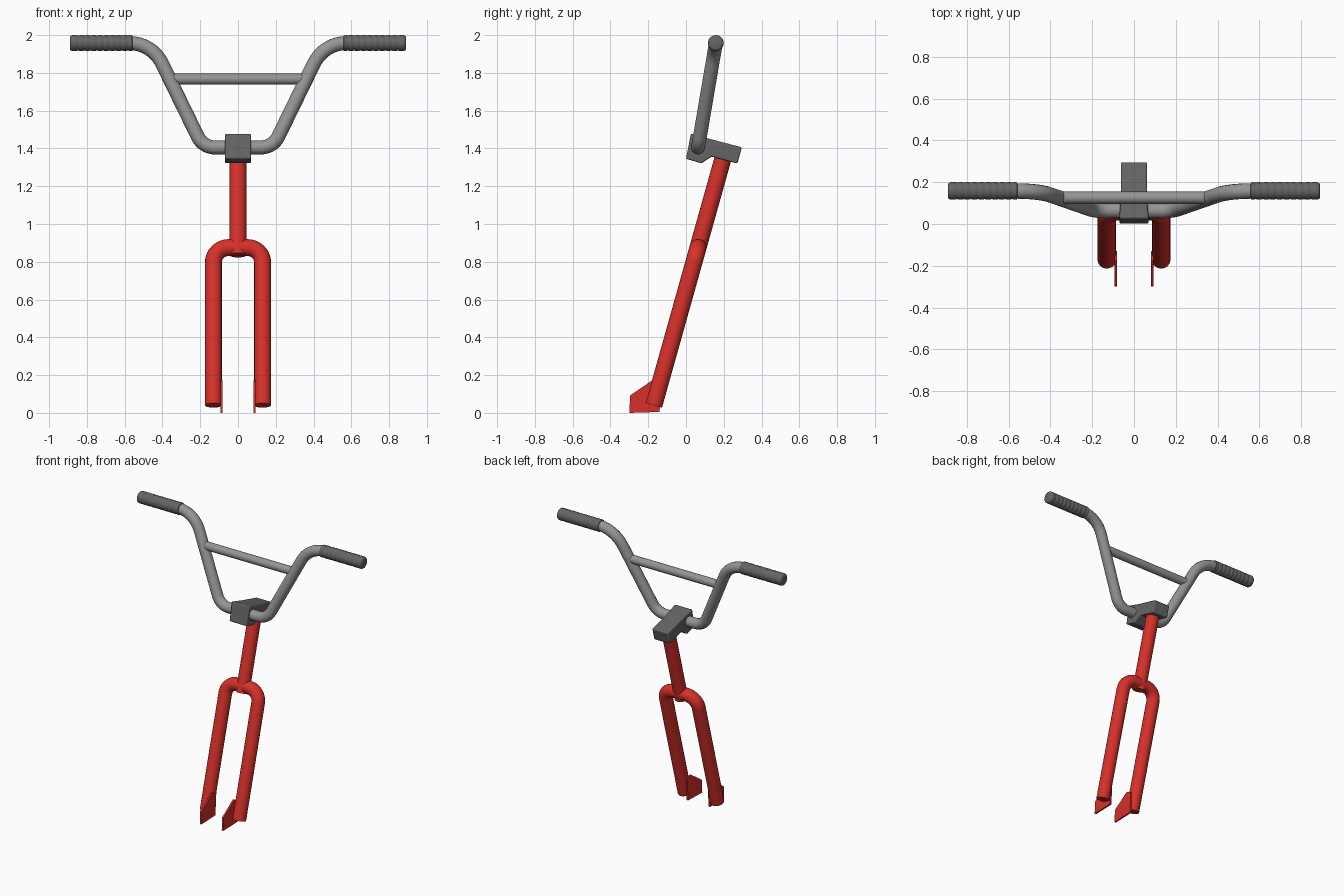
import bpy, bmesh, math
from mathutils import Vector

if "Cube" in bpy.data.objects:
    bpy.data.objects.remove(bpy.data.objects["Cube"])


def material(name, rgb):
    m = bpy.data.materials.new(name)
    m.diffuse_color = (*rgb, 1)
    m.use_nodes = True
    m.node_tree.nodes["Principled BSDF"].inputs["Base Color"].default_value = m.diffuse_color
    return m


RED = material("red_paint", (0.68, 0.03, 0.023))
DARK = material("dark_grey", (0.13, 0.13, 0.13))
STEEL = material("steel_grey", (0.3, 0.3, 0.3))


def finish(ob, mat, angle=40):
    ob.data.materials.clear()
    ob.data.materials.append(mat)
    bpy.ops.object.select_all(action='DESELECT')
    ob.select_set(True)
    bpy.context.view_layer.objects.active = ob
    if ob.type == 'CURVE':
        bpy.ops.object.convert(target='MESH')
        ob = bpy.context.object
    bpy.ops.object.shade_smooth_by_angle(angle=math.radians(angle))
    return ob


def fillet(pts, cuts, steps=8):
    """Round the inner corners of a path; cuts = tangent length per corner."""
    pts = [Vector(p) for p in pts]
    out = [pts[0]]
    for a, b, c, t in zip(pts, pts[1:], pts[2:], cuts):
        p = b + (a - b).normalized() * t
        q = b + (c - b).normalized() * t
        half = (a - b).angle(c - b) / 2
        centre = b + ((p + q) / 2 - b).normalized() * (t / math.cos(half))
        u, v = p - centre, q - centre
        ang = u.angle(v)
        for i in range(steps + 1):
            k = i / steps
            out.append(centre + (u * math.sin((1 - k) * ang) + v * math.sin(k * ang)) / math.sin(ang))
    return out + [pts[-1]]


def tube(name, path, radius, mat):
    cu = bpy.data.curves.new(name, 'CURVE')
    cu.dimensions = '3D'
    cu.bevel_depth = radius
    cu.bevel_resolution = 6
    cu.use_fill_caps = True
    sp = cu.splines.new('POLY')
    sp.points.add(len(path) - 1)
    for p, co in zip(sp.points, path):
        p.co = (*co, 1)
    ob = bpy.data.objects.new(name, cu)
    bpy.context.collection.objects.link(ob)
    return finish(ob, mat)


def mesh_object(name, bm):
    bmesh.ops.recalc_face_normals(bm, faces=bm.faces)
    me = bpy.data.meshes.new(name)
    bm.to_mesh(me)
    bm.free()
    ob = bpy.data.objects.new(name, me)
    bpy.context.collection.objects.link(ob)
    return ob


def side_plate(profile, x, half):
    """Extrude a (y, z) profile along x."""
    bm = bmesh.new()
    f = bm.faces.new([bm.verts.new((x - half, y, z)) for y, z in profile])
    ext = bmesh.ops.extrude_face_region(bm, geom=[f])["geom"]
    bmesh.ops.translate(bm, vec=(2 * half, 0, 0),
                        verts=[v for v in ext if isinstance(v, bmesh.types.BMVert)])
    return bm


# Handlebar, leaning back slightly
def on_bar(x, z):
    return (x, 0.064 + (z - 1.405) * 0.17, z)


half_bar = [(0.87, 1.958), (0.455, 1.958), (0.185, 1.405)]
bar = [on_bar(-x, z) for x, z in half_bar] + [on_bar(x, z) for x, z in reversed(half_bar)]
tube("handlebar", fillet(bar, (0.12, 0.065, 0.065, 0.12)), 0.037, STEEL)
tube("crossbar", [on_bar(-0.355, 1.767), on_bar(0.355, 1.767)], 0.029, STEEL)

# Stem clamp, narrower behind the bar
bm = side_plate([(0.0, 1.345), (0.026, 1.478), (0.135, 1.448), (0.296, 1.406),
                 (0.272, 1.32), (0.135, 1.357), (0.082, 1.321)], 0, 0.07)
for v in bm.verts:
    if v.co.y > 0.12:
        v.co.x *= 0.9
stem = mesh_object("stem_clamp", bm)
bev = stem.modifiers.new("bevel", 'BEVEL')
bev.width = 0.007
bev.segments = 2
finish(stem, DARK, 30)


# Steerer and fork share one tilted axis
def on_fork(x, z):
    return (x, 0.065 + (z - 0.88) * 0.28, z)


tube("steerer_tube", [on_fork(0, 0.835), on_fork(0, 1.37)], 0.045, RED)
fork = [on_fork(x, z) for x, z in ((-0.13, 0.04), (-0.13, 0.875), (0.13, 0.875), (0.13, 0.04))]
tube("fork_legs", fillet(fork, (0.08, 0.08)), 0.045, RED)

for side, s in (("left", -1), ("right", 1)):
    # Dropout plate at the foot of each leg
    bm = side_plate([(-0.3, 0.0), (-0.296, 0.092), (-0.175, 0.175),
                     (-0.13, 0.16), (-0.14, 0.005)], s * 0.087, 0.006)
    finish(mesh_object(side + "_dropout", bm), RED, 30)

    # Ribbed grip, turned about the bar end
    profile = [(0.558, 0.036), (0.56, 0.040), (0.565, 0.042)]
    for i in range(9):
        x = 0.575 + i * 0.033
        profile += [(x, 0.042), (x + 0.004, 0.0395), (x + 0.010, 0.0395), (x + 0.014, 0.042)]
    profile += [(0.878, 0.042), (0.886, 0.038), (0.89, 0.03)]
    bm = bmesh.new()
    y0, z0, n = on_bar(0, 1.958)[1], 1.958, 24
    rings = [[bm.verts.new((s * x, y0 + r * math.cos(2 * math.pi * k / n),
                            z0 + r * math.sin(2 * math.pi * k / n))) for k in range(n)]
             for x, r in profile]
    for a, b in zip(rings, rings[1:]):
        for k in range(n):
            bm.faces.new((a[k], a[(k + 1) % n], b[(k + 1) % n], b[k]))
    bm.faces.new(rings[0])
    bm.faces.new(rings[-1])
    finish(mesh_object(side + "_grip", bm), DARK)
